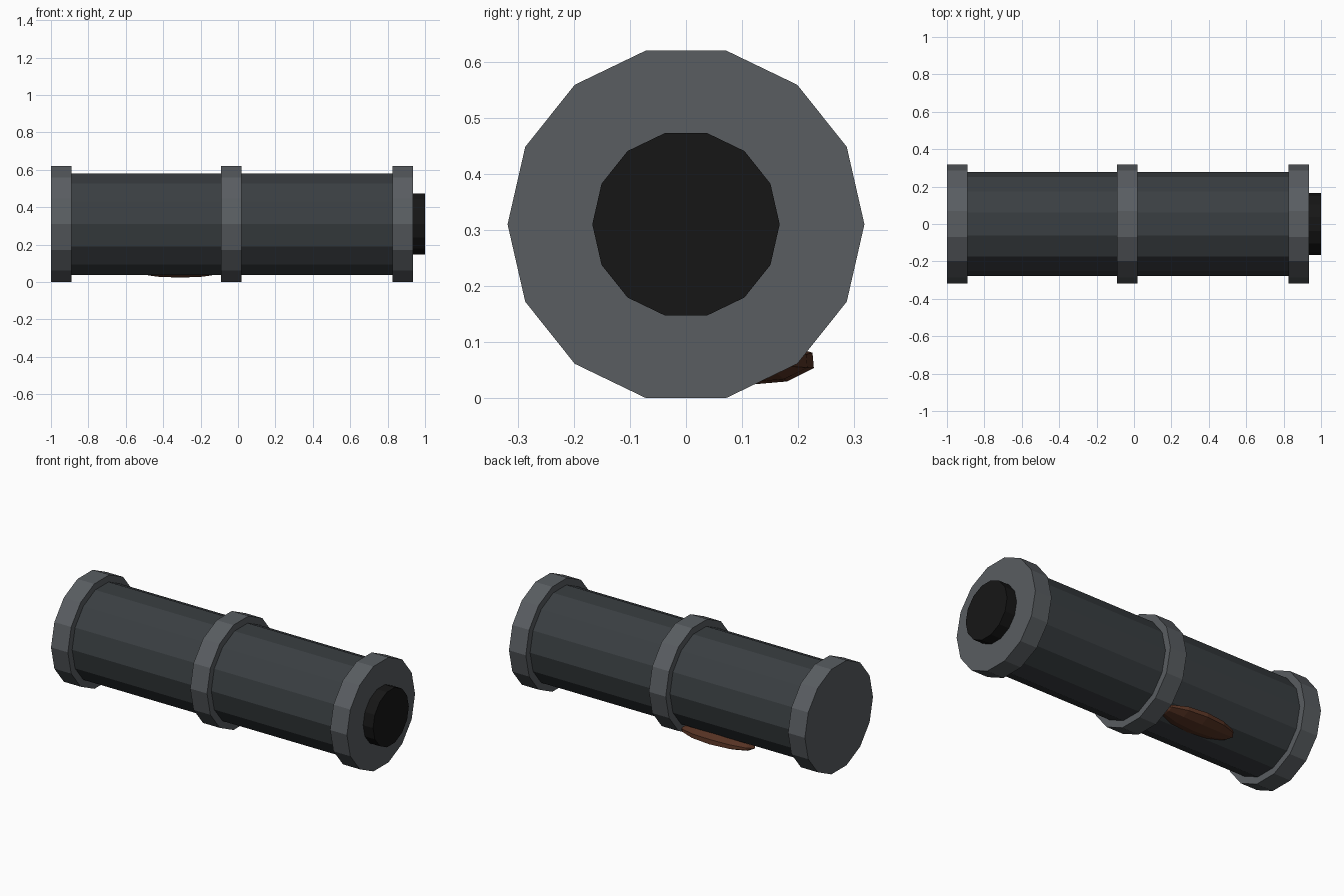
import bpy, math
from mathutils import Matrix

if "Cube" in bpy.data.objects:
    bpy.data.objects.remove(bpy.data.objects["Cube"])

CENTRE_Z = 0.31
SIDES = 14


def material(name, rgb):
    m = bpy.data.materials.new(name)
    m.diffuse_color = (*rgb, 1)
    m.use_nodes = True
    m.node_tree.nodes["Principled BSDF"].inputs["Base Color"].default_value = m.diffuse_color
    return m


body_mat = material("dark_metal", (0.042, 0.049, 0.054))
band_mat = material("band_metal", (0.10, 0.11, 0.12))
lens_mat = material("black_glass", (0.008, 0.008, 0.008))
switch_mat = material("brown_switch", (0.10, 0.035, 0.018))


def drum(name, x0, x1, radius, mat):
    """Flat-faced cylinder along x with vertices at +y and -y."""
    bpy.ops.mesh.primitive_cylinder_add(vertices=SIDES, radius=radius, depth=x1 - x0)
    ob = bpy.context.object
    ob.name = name
    ob.data.transform(Matrix.Rotation(math.pi / 2, 4, 'Y'))
    # the cylinder's first vertex lies on +y, which the turn about y keeps
    ob.location = ((x0 + x1) / 2, 0, CENTRE_Z)
    ob.data.materials.append(mat)
    return ob


# Tube body, just inside the end bands
drum("tube_body", -0.998, 0.933, 0.278, body_mat)

# Three raised bands
for name, x0 in (("rear_band", -1.0), ("middle_band", -0.09), ("front_band", 0.825)):
    drum(name, x0, x0 + 0.11, 0.318, band_mat)

# Protruding lens
drum("lens", 0.90, 1.0, 0.167, lens_mat)

# Faceted switch, half sunk in the lower back of the tube
bpy.ops.mesh.primitive_uv_sphere_add(segments=8, ring_count=6, radius=1)
switch = bpy.context.object
switch.name = "switch"
switch.data.transform(
    Matrix.Rotation(math.radians(5), 4, 'X')
    @ Matrix.Diagonal((0.24, 0.092, 0.036, 1))
    @ Matrix.Rotation(math.pi / 8, 4, 'X')
    @ Matrix.Rotation(math.pi / 2, 4, 'Y'))
switch.location = (-0.31, 0.142, 0.06)
switch.data.materials.append(switch_mat)
